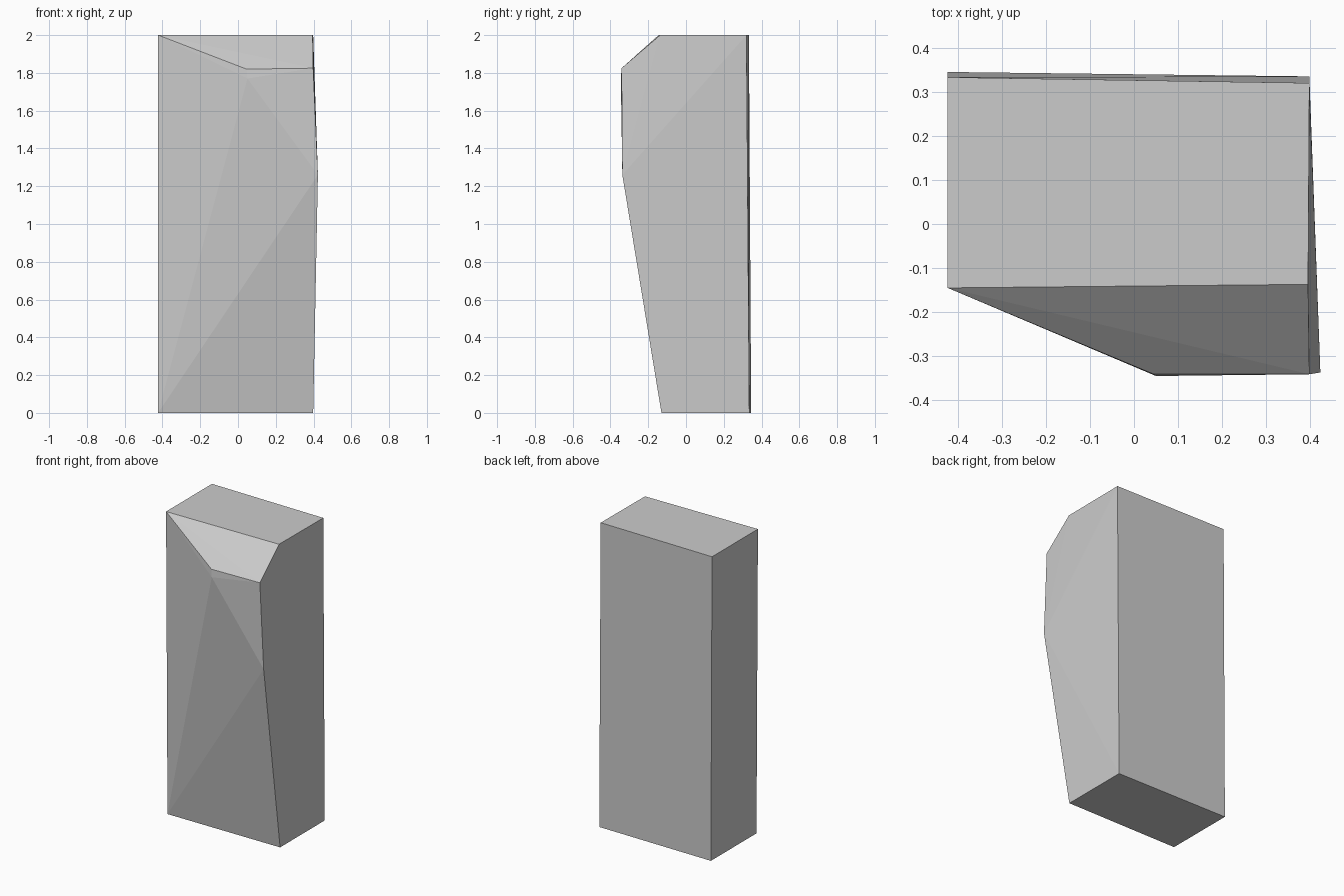
import bpy, bmesh

if "Cube" in bpy.data.objects:
    bpy.data.objects.remove(bpy.data.objects["Cube"])

# corner profiles of the faceted stone block
base = [(-0.423, -0.13, 0), (0.398, -0.13, 0), (0.398, 0.335, 0), (-0.423, 0.345, 0)]
top = [(-0.423, -0.145, 2), (0.395, -0.137, 2), (0.398, 0.32, 2), (-0.423, 0.333, 2)]
# chipped front: sloped upper edge and the bulge beneath it
chip = [(0.045, -0.341, 1.82), (0.398, -0.341, 1.825), (0.05, -0.345, 1.77), (0.423, -0.337, 1.26)]

bm = bmesh.new()
for co in base + top + chip:
    bm.verts.new(co)

# wrap the corners in flat facets
bmesh.ops.convex_hull(bm, input=bm.verts[:])
bmesh.ops.recalc_face_normals(bm, faces=bm.faces[:])

mesh = bpy.data.meshes.new("stone_block")
bm.to_mesh(mesh)
bm.free()
block = bpy.data.objects.new("stone_block", mesh)
bpy.context.collection.objects.link(block)
